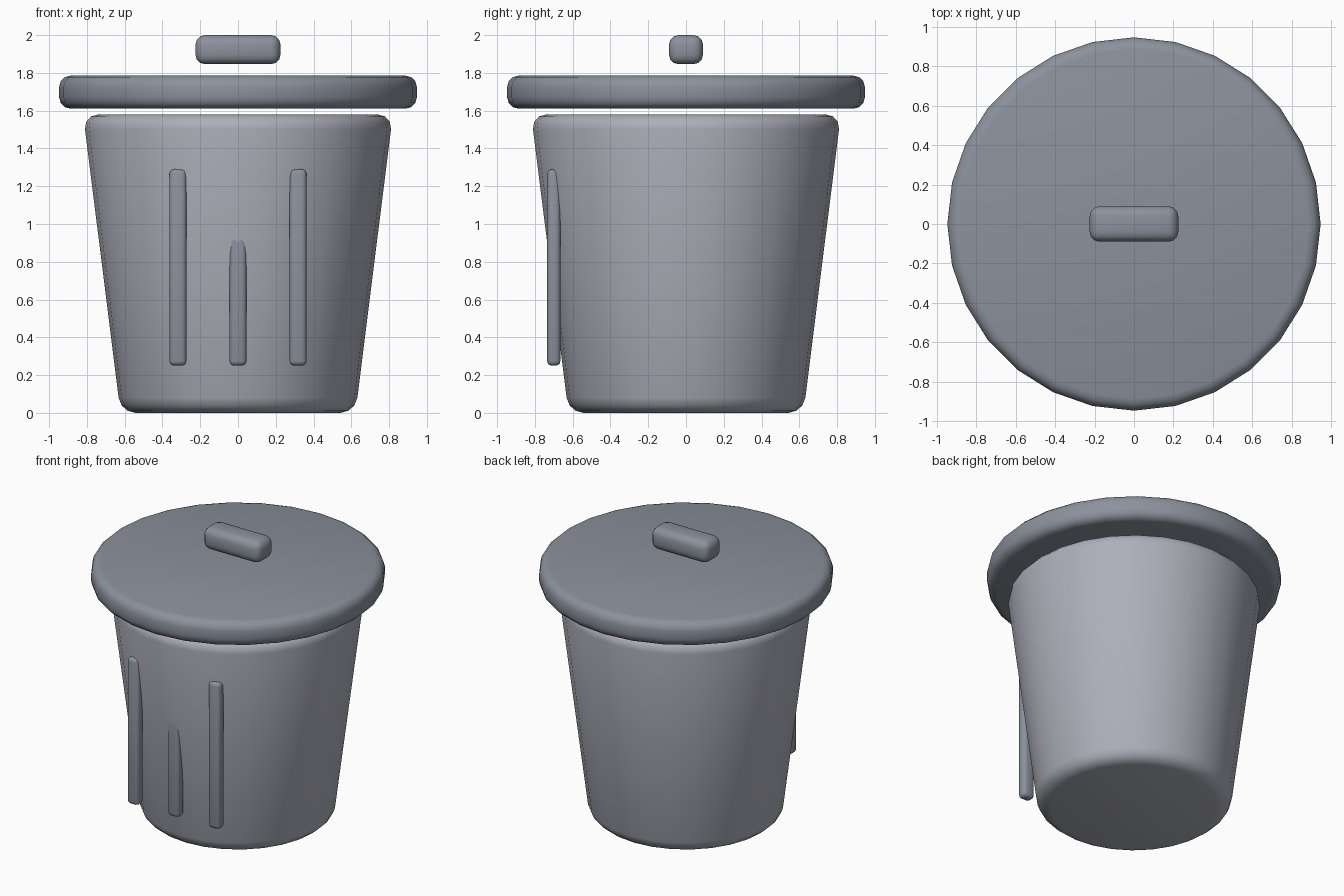
import bpy

if "Cube" in bpy.data.objects:
    bpy.data.objects.remove(bpy.data.objects["Cube"])

def material(name, color):
    m = bpy.data.materials.new(name)
    m.diffuse_color = (*color, 1)
    m.use_nodes = True
    m.node_tree.nodes["Principled BSDF"].inputs["Base Color"].default_value = m.diffuse_color
    return m

light_grey = material("light grey", (0.42, 0.43, 0.49))
slate_grey = material("slate grey", (0.26, 0.285, 0.335))

def finish(name, mat, bevel, segments=3):
    """Name, colour, round and smooth the active object."""
    ob = bpy.context.object
    ob.name = name
    ob.data.materials.append(mat)
    bpy.ops.object.transform_apply(location=False, rotation=False, scale=True)
    mod = ob.modifiers.new("rounding", 'BEVEL')
    mod.width, mod.segments = bevel, segments
    mod.limit_method, mod.angle_limit = 'ANGLE', 0.6
    bpy.ops.object.modifier_apply(modifier=mod.name)
    bpy.ops.object.shade_smooth_by_angle(angle=1.0)

def box(name, center, size, bevel):
    bpy.ops.mesh.primitive_cube_add(size=1, location=center)
    bpy.context.object.scale = size
    finish(name, slate_grey, bevel)

# Tapered bin body
bpy.ops.mesh.primitive_cone_add(vertices=28, radius1=0.622, radius2=0.82,
                                depth=1.58, location=(0, 0, 0.79))
finish("bin_body", light_grey, 0.08)

# Round lid, hovering just above the body
bpy.ops.mesh.primitive_cylinder_add(vertices=28, radius=0.947, depth=0.175,
                                    location=(0, 0, 1.698))
finish("lid", slate_grey, 0.06)

# Lid handle
box("lid_handle", (0, 0, 1.923), (0.45, 0.18, 0.154), 0.05)

# Vertical ribs on the front
for side, x in (("left", -0.318), ("middle", 0), ("right", 0.318)):
    box(f"front_rib_{side}", (x, -0.70, 0.77), (0.09, 0.07, 1.04), 0.025)
